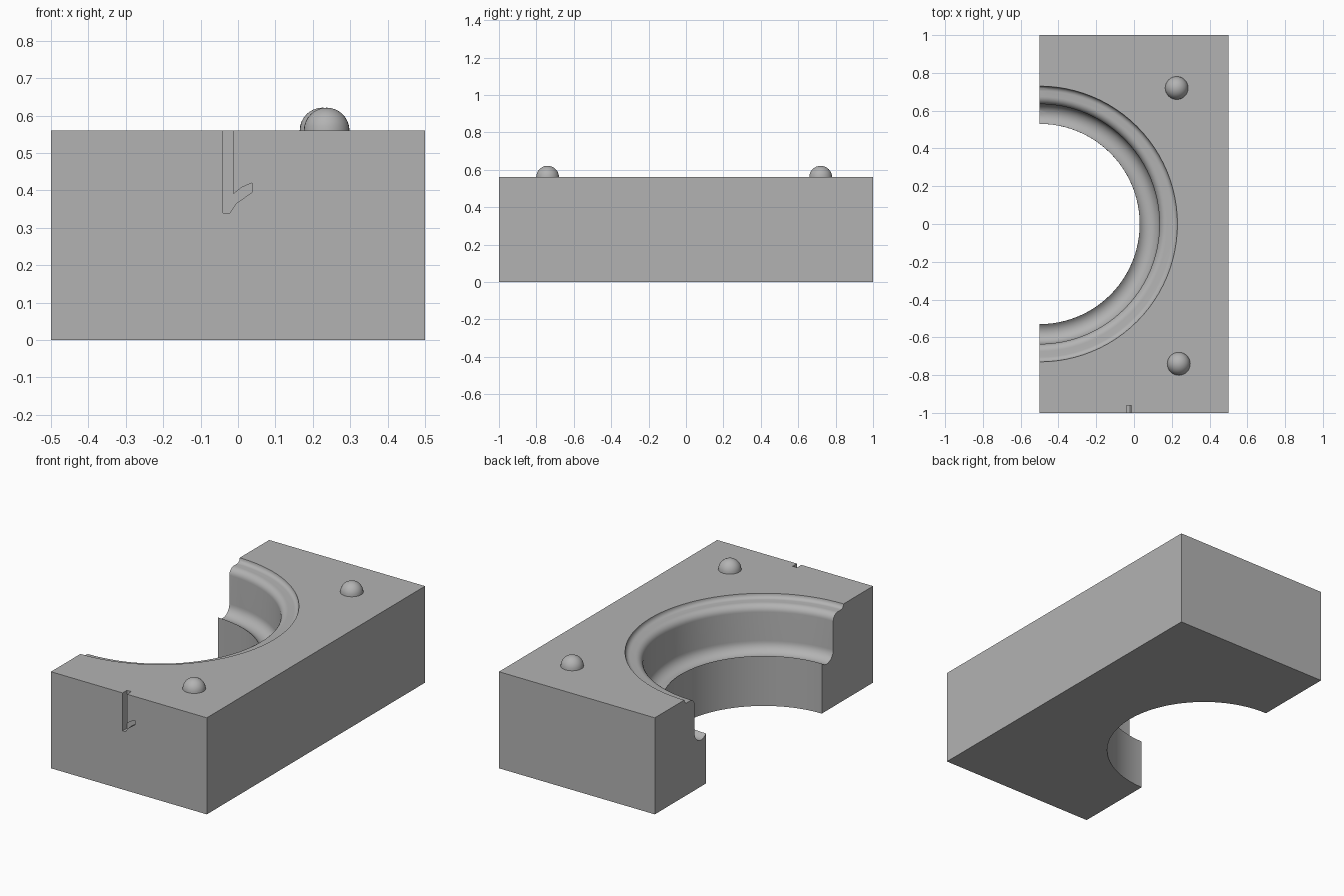
import bpy, bmesh, math
from mathutils import Matrix

if "Cube" in bpy.data.objects:
    bpy.data.objects.remove(bpy.data.objects["Cube"])

TOP = 0.56

grey = bpy.data.materials.new("plain grey")
grey.use_nodes = True
colour = (0.45, 0.45, 0.45, 1)
grey.diffuse_color = colour
grey.node_tree.nodes["Principled BSDF"].inputs["Base Color"].default_value = colour


def make_object(name, bm):
    bmesh.ops.recalc_face_normals(bm, faces=bm.faces)
    mesh = bpy.data.meshes.new(name)
    bm.to_mesh(mesh)
    bm.free()
    mesh.materials.append(grey)
    obj = bpy.data.objects.new(name, mesh)
    bpy.context.collection.objects.link(obj)
    return obj


def smooth(obj, degrees=32):
    bpy.ops.object.select_all(action="DESELECT")
    obj.select_set(True)
    bpy.context.view_layer.objects.active = obj
    bpy.ops.object.shade_smooth_by_angle(angle=math.radians(degrees))


def arc(cr, cz, radius, start, end, steps):
    angles = [math.radians(start + (end - start) * i / steps) for i in range(steps + 1)]
    return [(cr + radius * math.cos(a), cz + radius * math.sin(a)) for a in angles]


# Rectangular mould body
bm = bmesh.new()
bmesh.ops.create_cube(bm, size=1, matrix=Matrix.Translation((0, 0, TOP / 2)) @ Matrix.Diagonal((1, 2, TOP, 1)))
body = make_object("mould_body", bm)

# Cavity cutter: bore, rounded trough, wall, rounded shoulder and shallow rim
profile = [(0, -0.1), (0.53, -0.1)]
profile += arc(0.575, 0.33, 0.06, 222, 360, 12)
profile += arc(0.675, 0.495, 0.04, 180, 90, 7)
profile += arc(0.705, 0.56, 0.025, 270, 360, 5)
profile += [(0.73, 0.7), (0, 0.7)]
bm = bmesh.new()
verts = [bm.verts.new((r, 0, z)) for r, z in profile]
edges = [bm.edges.new(pair) for pair in zip(verts, verts[1:])]
bmesh.ops.spin(bm, geom=verts + edges, cent=(0, 0, 0), axis=(0, 0, 1),
               angle=math.tau, steps=96, use_duplicate=False)
bmesh.ops.remove_doubles(bm, verts=bm.verts, dist=0.0001)
bmesh.ops.translate(bm, verts=bm.verts, vec=(-0.5, 0, 0))
cavity = make_object("cavity_cutter", bm)

# Hooked slot cutter in the front face
outline = [(-0.04, 0.6), (-0.04, 0.34), (-0.022, 0.34), (-0.005, 0.365), (0.038, 0.395),
           (0.038, 0.42), (0.01, 0.408), (-0.012, 0.39), (-0.012, 0.6)]
bm = bmesh.new()
face = bm.faces.new([bm.verts.new((x, -1.05, z)) for x, z in outline])
ext = bmesh.ops.extrude_face_region(bm, geom=[face])
bmesh.ops.translate(bm, verts=[v for v in ext["geom"] if isinstance(v, bmesh.types.BMVert)], vec=(0, 0.09, 0))
slot = make_object("slot_cutter", bm)

# Cut the body
for cutter in (cavity, slot):
    cutter.hide_render = True
    cutter.hide_set(True)
    mod = body.modifiers.new(cutter.name, "BOOLEAN")
    mod.operation, mod.solver, mod.object = "DIFFERENCE", "EXACT", cutter
graph = bpy.context.evaluated_depsgraph_get()
cut_mesh = bpy.data.meshes.new_from_object(body.evaluated_get(graph))
body.modifiers.clear()
body.data = cut_mesh
for cutter in (cavity, slot):
    bpy.data.objects.remove(cutter)
smooth(body)

# Locating domes
for name, x, y in (("front_locating_dome", 0.237, -0.74), ("back_locating_dome", 0.226, 0.72)):
    bm = bmesh.new()
    bmesh.ops.create_uvsphere(bm, u_segments=32, v_segments=16, radius=0.061)
    bmesh.ops.delete(bm, geom=[v for v in bm.verts if v.co.z < -0.001], context="VERTS")
    bmesh.ops.translate(bm, verts=bm.verts, vec=(x, y, TOP))
    smooth(make_object(name, bm))
